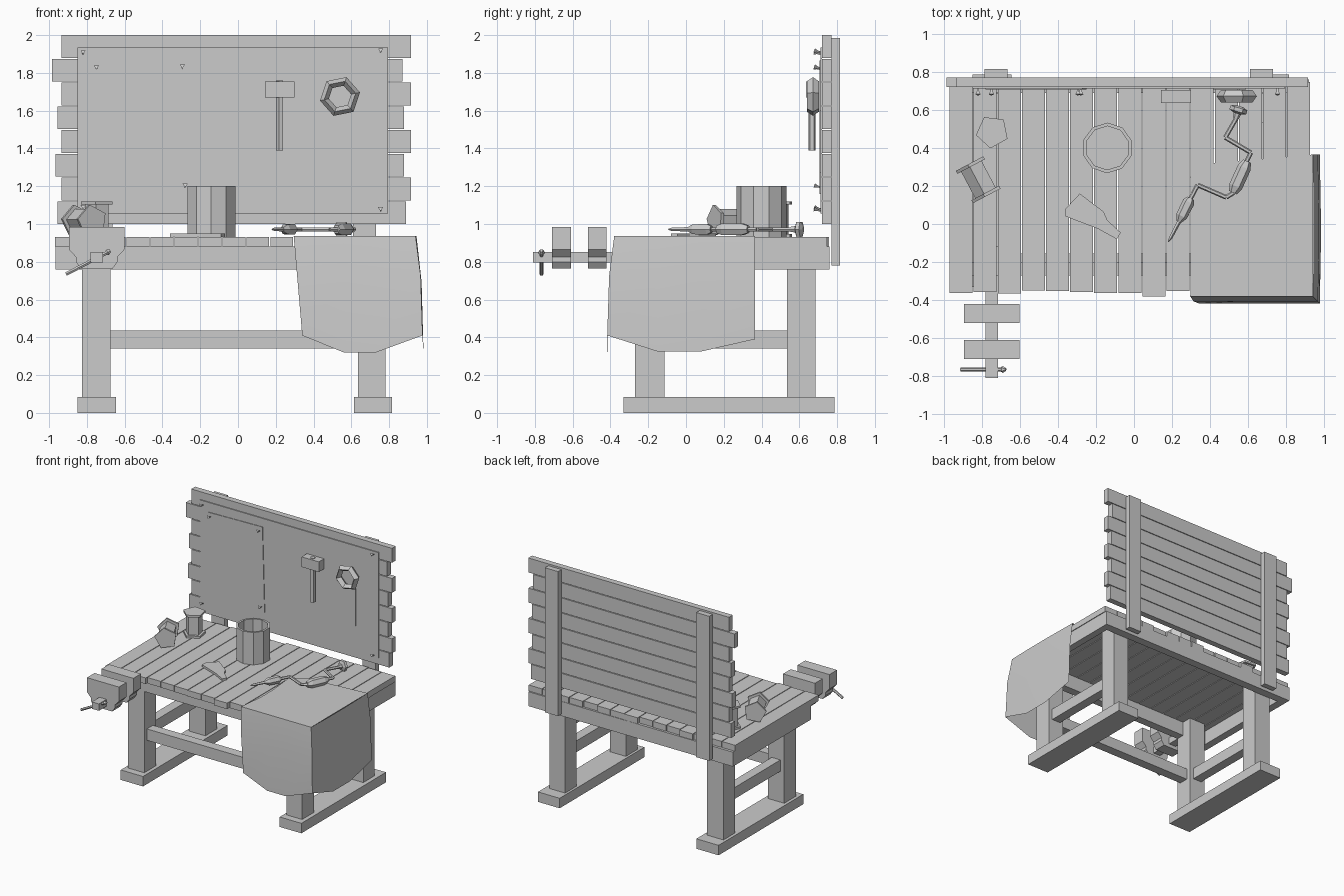
import bpy, bmesh, math, random
from mathutils import Vector, Matrix

random.seed(4)
if "Cube" in bpy.data.objects:
    bpy.data.objects.remove(bpy.data.objects["Cube"])

grey = bpy.data.materials.new("plain_grey")
grey.use_nodes = True
COLOR = (0.6, 0.6, 0.6, 1)
grey.diffuse_color = COLOR
grey.node_tree.nodes["Principled BSDF"].inputs["Base Color"].default_value = COLOR


def finish(name, bm, recalc=True):
    if recalc:
        bmesh.ops.recalc_face_normals(bm, faces=bm.faces[:])
    mesh = bpy.data.meshes.new(name)
    bm.to_mesh(mesh)
    bm.free()
    mesh.materials.append(grey)
    ob = bpy.data.objects.new(name, mesh)
    bpy.context.collection.objects.link(ob)
    return ob


def box(name, x, y, z):
    """Box from three (low, high) ranges."""
    bm = bmesh.new()
    bmesh.ops.create_cube(bm, size=1)
    for v in bm.verts:
        v.co = [r[0] + (c + .5) * (r[1] - r[0]) for c, r in zip(v.co, (x, y, z))]
    return finish(name, bm)


def extrude(name, outline, low, high, axis):
    """Extrude a flat outline along z, or along y when it is drawn in x and z."""
    bm = bmesh.new()
    place = (lambda a, b, d: (a, b, d)) if axis == 'Z' else (lambda a, b, d: (a, d, b))
    face = bm.faces.new([bm.verts.new(place(a, b, low)) for a, b in outline])
    new = bmesh.ops.extrude_face_region(bm, geom=[face])['geom']
    shift = Vector(place(0, 0, high - low))
    bmesh.ops.translate(bm, vec=shift, verts=[v for v in new if isinstance(v, bmesh.types.BMVert)])
    return finish(name, bm)


def lathe(name, start, end, rings, sides, spin=0):
    """Ring profile of (fraction, radius) turned about the line start-end."""
    start, end = Vector(start), Vector(end)
    axis = end - start
    turn = axis.to_track_quat('Z', 'Y').to_matrix()
    bm = bmesh.new()
    loops = []
    for t, r in rings:
        loops.append([bm.verts.new(start + axis * t + turn @ Vector(
            (r * math.cos(spin + i * math.tau / sides), r * math.sin(spin + i * math.tau / sides), 0)))
            for i in range(sides)])
    for a, b in zip(loops, loops[1:]):
        for i in range(sides):
            j = (i + 1) % sides
            bm.faces.new((a[i], a[j], b[j], b[i]))
    bm.faces.new(loops[0])
    bm.faces.new(loops[-1])
    return finish(name, bm)


def rod(name, a, b, r, sides=6):
    return lathe(name, a, b, [(0, r), (1, r)], sides)


# Stand: feet, legs, stretchers and frame under the top
for side, foot, leg in (("right", (-.85, -.645), (-.825, -.675)), ("left", (.615, .815), (.635, .78))):
    box(side + "_foot", foot, (-.33, .785), (0, .083))
    box(side + "_front_leg", leg, (-.27, -.115), (.083, .88))
    box(side + "_back_leg", leg, (.535, .685), (.083, .88))
    mid = sum(leg) / 2
    box(side + "_stretcher", (mid - .04, mid + .04), (-.115, .535), (.34, .435))
box("long_stretcher", (-.675, .635), (-.235, -.155), (.34, .435))
box("front_beam", (-.965, .92), (-.27, -.2), (.76, .88))
box("back_beam", (-.9, .86), (.69, .76), (.76, .88))
box("right_beam", (-.965, -.9), (-.2, .76), (.76, .88))
box("left_beam", (.86, .92), (-.2, .76), (.76, .88))

# Table top planks
for i in range(15):
    x = -.97 + i * .1268
    front = -.38 if i == 8 else -.36 + random.uniform(-.006, .012)
    box(f"top_plank_{i}", (x, x + .121), (front, .755 + random.uniform(-.02, .005)), (.88, .93))

# Back board with ragged plank ends and two posts
right_ends = (-.955, -.935, -.965, -.935, -.955, -.935, -.985, -.935)
left_ends = (.89, .915, .88, .915, .88, .915, .87, .915)
for i, (a, b) in enumerate(zip(right_ends, left_ends)):
    z = 1 + i * .1257
    box(f"back_plank_{i}", (a, b), (.72, .77), (z, z + .12))
for name, a in (("right", -.785), ("left", .61)):
    box(name + "_post", (a, a + .12), (.77, .815), (.78, 1.985))

# Pinned sheets
box("pin_sheet", (-.85, .795), (.712, .72), (1.055, 1.935))
extrude("large_paper", [(-.78, 1.855), (-.27, 1.865), (-.25, 1.16), (-.765, 1.165)], .707, .712, 'Y')
box("small_paper", (.415, .59), (.707, .712), (1.27, 1.6))
pins = [(-.82, 1.9), (.755, 1.91), (.755, 1.07), (-.82, 1.08), (-.75, 1.82), (-.295, 1.825), (-.28, 1.195)]
for i, (x, z) in enumerate(pins):
    lathe(f"pin_{i}", (x, .712, z), (x, .68, z + .012), [(0, .005), (.5, .007), (1, .016)], 3, .5)

# Mallet hanging on the board
box("mallet_head", (.142, .3), (.635, .705), (1.67, 1.755))
rod("mallet_handle", (.222, .667, 1.39), (.222, .667, 1.76), .02, 5)

# Six-sided tape ring with a diamond section
bm = bmesh.new()
loops = []
for i in range(6):
    a = i * math.tau / 6 + .2
    loops.append([bm.verts.new((.54 + r * math.cos(a), .672 + d, 1.675 + r * math.sin(a)))
                  for r, d in ((.108, 0), (.085, .032), (.06, 0), (.085, -.032))])
for i in range(6):
    a, b = loops[i], loops[(i + 1) % 6]
    for k in range(4):
        m = (k + 1) % 4
        bm.faces.new((a[k], a[m], b[m], b[k]))
finish("tape_ring", bm)

# Bucket, hollow with a thin rim
lathe("bucket", (-.14, .4, .93), (-.14, .4, 1.2),
      [(0, .133), (1, .133), (1, .115), (.1, .115)], 10, .3)

# Two spools, one standing and one lying
spool = [(0, .088), (.09, .088), (.09, .065), (.91, .065), (.91, .088), (1, .088)]
lathe("standing_spool", (-.745, .485, .93), (-.745, .485, 1.12), spool, 5, .2)
lathe("lying_spool", (-.86, .32, 1.015), (-.77, .15, 1.015), spool, 5, .5)

# Scraper lying on the top
extrude("scraper", [(-.285, .16), (-.36, .08), (-.36, .04), (-.19, -.025), (-.09, -.08),
                    (-.07, -.045), (-.14, .02), (-.16, .065)], .932, .95, 'Z')

# Hand brace: cranked rod, grips and pad
H = .972
path = [(.54, .56), (.48, .455), (.615, .375), (.59, .325), (.525, .165), (.485, .14),
        (.335, .205), (.295, .13)]
for i, (a, b) in enumerate(zip(path, path[1:])):
    rod(f"brace_rod_{i}", (*a, H), (*b, H), .012)
lathe("brace_grip", (.595, .33, H), (.52, .165, H), [(0, .022), (.2, .036), (.8, .036), (1, .022)], 6)
lathe("brace_chuck", (.297, .135, H), (.235, .01, H), [(0, .02), (.15, .032), (.75, .03), (1, .012)], 6)
lathe("brace_bit", (.24, .02, H), (.18, -.095, H), [(0, .012), (.8, .01), (1, .002)], 5)
lathe("brace_pad", (.535, .555, H), (.555, .62, H), [(0, .015), (.4, .02), (.55, .046), (.85, .046), (1, .02)], 6)

# Cloth draped over the front left corner
top = [(.295, .25), (.4, .32), (.64, .34), (.94, .365), (.94, -.38), (.295, -.38), (.32, -.15), (.32, 0)]
bm = bmesh.new()
bm.faces.new([bm.verts.new((x, y, .936)) for x, y in top])
rows = []
edge = [(.94, .365), (.945, .08), (.945, -.15), (.94, -.38), (.73, -.38), (.56, -.38), (.295, -.38)]
drop = (.39, .325, .325, .41, .32, .32, .41)
for t, out in ((0, 0), (.4, .027), (1, .037)):
    row = []
    for i, (x, y) in enumerate(edge):
        dx = out if i <= 3 else (t * .045 if i == 6 else 0)
        dy = -out if i >= 3 else 0
        row.append(bm.verts.new((x + dx, y + dy, .936 + t * (drop[i] - .936))))
    rows.append(row)
for a, b in zip(rows, rows[1:]):
    for i in range(len(edge) - 1):
        bm.faces.new((a[i], a[i + 1], b[i + 1], b[i]))
bmesh.ops.remove_doubles(bm, verts=bm.verts[:], dist=.0005)
cloth = finish("cloth", bm)
bpy.context.view_layer.objects.active = cloth
cloth.select_set(True)
bpy.ops.object.shade_smooth_by_angle(angle=math.radians(35))
cloth.select_set(False)

# Vise: two jaws, slide bar and turning handle
half = [(.147, .985), (.147, .865), (.11, .825), (.11, .8), (.085, .765)]
jaw = [(-.748 + x, z) for x, z in half] + [(-.748 - x, z) for x, z in reversed(half)]
extrude("inner_jaw", jaw, -.52, -.42, 'Y')
extrude("outer_jaw", jaw, -.71, -.61, 'Y')
box("vise_bar", (-.78, -.715), (-.81, -.2), (.795, .852))
rod("vise_handle", (-.91, -.765, .735), (-.69, -.765, .85), .011)
lathe("vise_knob", (-.705, -.765, .842), (-.675, -.765, .858), [(0, .008), (.5, .018), (1, .008)], 6)
